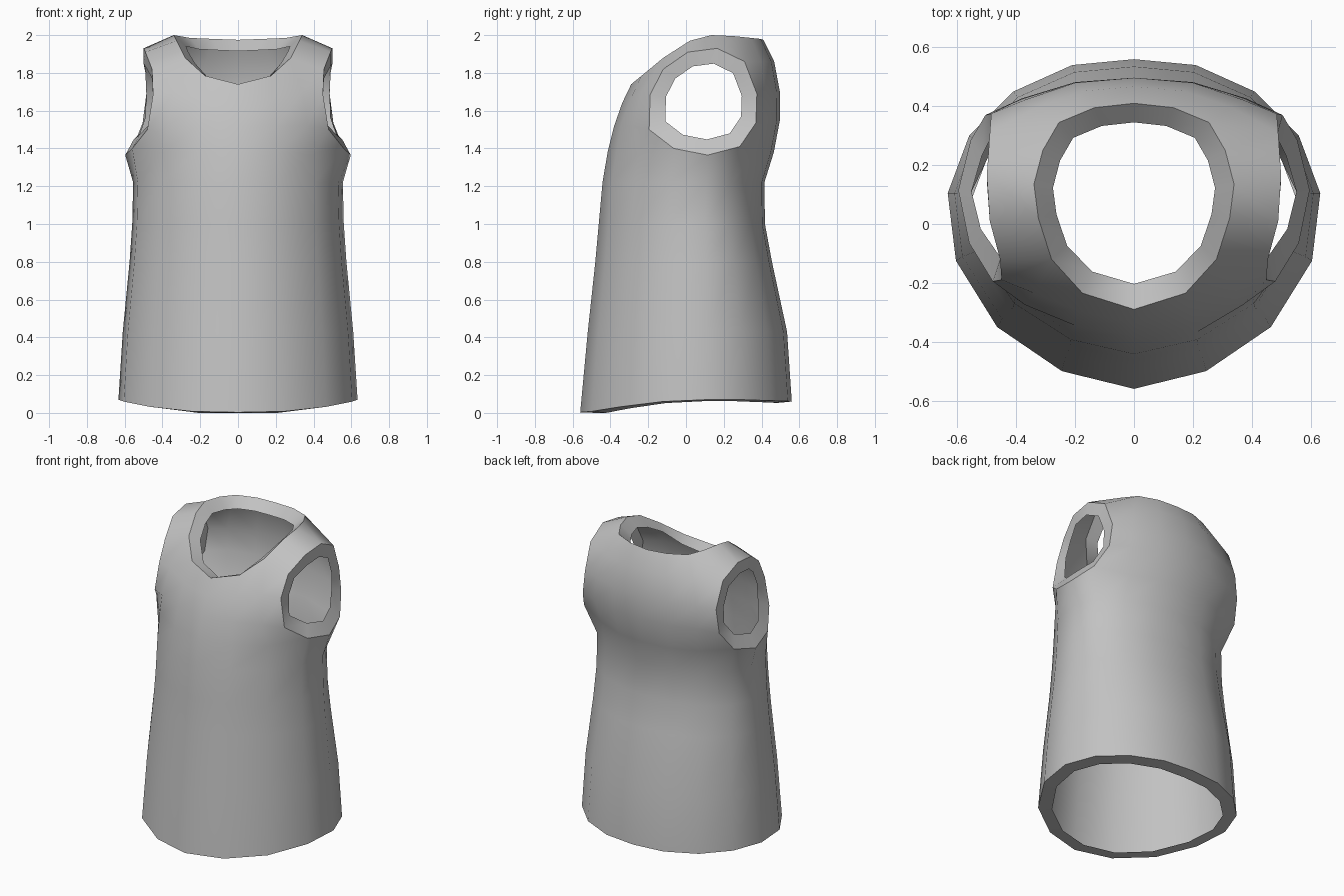
import bpy, bmesh
from mathutils import Vector

if "Cube" in bpy.data.objects:
    bpy.data.objects.remove(bpy.data.objects["Cube"])

HEM_WIDTH = 0.085
fabric = bpy.data.materials.new("grey fabric")
fabric.diffuse_color = (0.54, 0.54, 0.54, 1)
fabric.use_nodes = True
fabric.node_tree.nodes["Principled BSDF"].inputs["Base Color"].default_value = fabric.diffuse_color

# hem outline, right half, from front centre to back centre
HEM = [(0, -.56), (.245, -.50), (.465, -.35), (.605, -.125), (.633, .105),
       (.56, .30), (.41, .45), (.21, .54), (0, .56)]
HEM_Z = [.003, .008, .032, .06, .07, .07, .065, .062, .06]
# body rings: height, half width, front y, back y
RINGS = [(.43, .61, -.52, .535), (.80, .574, -.48, .455), (1.0, .56, -.462, .418),
         (1.22, .555, -.442, .415), (1.38, .55, -.415, .465)]
# armhole rim, starting below the front of the arm and going round by the back
ARM = [(.56, -.065, 1.40), (.597, .115, 1.365), (.555, .285, 1.41), (.505, .37, 1.535),
       (.485, .375, 1.69), (.49, .31, 1.86), (.50, .165, 1.93), (.49, .01, 1.91),
       (.455, -.12, 1.82), (.45, -.19, 1.685), (.48, -.195, 1.50)]
# neckline, front centre to back centre
NECK = [(0, -.29, 1.74), (.175, -.235, 1.785), (.28, -.12, 1.88), (.325, .02, 1.97),
        (.34, .135, 2.0), (.31, .25, 1.995), (.255, .345, 1.985), (.135, .395, 1.98),
        (0, .41, 1.975)]
# chest rows and upper back rows, centre outwards
CHEST = [[(0, -.38, 1.52), (.20, -.345, 1.52), (.37, -.275, 1.52)],
         [(0, -.338, 1.64), (.19, -.295, 1.66), (.34, -.235, 1.70)]]
BACK = [[(0, .497, 1.55), (.20, .482, 1.55), (.38, .427, 1.55)],
        [(0, .497, 1.70), (.20, .48, 1.70), (.37, .422, 1.70)],
        [(0, .467, 1.86), (.17, .452, 1.86), (.33, .397, 1.86)]]

bm = bmesh.new()


def fit(ring, i):
    """Hem point i resized to a body ring."""
    z, half, front, back = ring
    x, y = HEM[i]
    k = (front - .1) / -.66 if y < .1 else (back - .1) / .46
    return (x * half / .633, .1 + (y - .1) * k, z)


def arm_inner(x, y, z):
    """Armhole edge turned in towards the middle of the hole."""
    return (x - .045 * max(0, (1.65 - z) / .285), .1 + (y - .1) * .71, 1.65 + (z - 1.65) * .71)


def neck_inner(x, y, z):
    return (x * .81, .07 + (y - .07) * (.76 if y < .07 else .81), z - (.03 if y < -.1 else .06))


def hem_inner(x, y, z):
    d = Vector((x, y)).normalized() * HEM_WIDTH
    return (x - d.x, y - d.y, max(0, z - .008))


def build_half(side):
    """One half of the cloth with its turned-in edges."""
    def row(points):
        return [bm.verts.new((side * x, y, z)) for x, y, z in points]

    def quad(*vs):
        bm.faces.new(vs if side > 0 else vs[::-1])

    def strip(low, high):
        for a, b, c, d in zip(low, low[1:], high[1:], high):
            quad(a, b, c, d)

    arm, neck = row(ARM), row(NECK)
    hem_points = [(x, y, z) for (x, y), z in zip(HEM, HEM_Z)]
    hem = row(hem_points)
    rows = [hem] + [row([fit(r, i) for i in range(9)]) for r in RINGS[:-1]]
    low = row([fit(RINGS[-1], i) for i in range(3)])
    high = row([fit(RINGS[-1], i) for i in (6, 7, 8)])
    rows.append(low + arm[:3] + high)
    for a, b in zip(rows, rows[1:]):
        strip(a, b)
    # front panel up to the neckline
    f, g = [row(r) for r in CHEST]
    strip(low + [arm[0]], f + [arm[10]])
    strip(f + [arm[10]], g + [arm[9]])
    strip(g + [arm[9]], neck[:3] + [arm[8]])
    # shoulder strap
    strip([arm[8], arm[7], arm[6], arm[5]], neck[2:6])
    # back panel up to the neckline
    j, k, m = [row(r)[::-1] for r in BACK]
    strip([arm[2]] + high, [arm[3]] + j)
    strip([arm[3]] + j, [arm[4]] + k)
    strip([arm[4]] + k, [arm[5]] + m)
    strip([arm[5]] + m, neck[5:])
    # turned-in edges of hem, neck and armhole
    strip(row([hem_inner(*p) for p in hem_points]), hem)
    strip(neck, row([neck_inner(*p) for p in NECK]))
    inner = row([arm_inner(*p) for p in ARM])
    strip(arm + arm[:1], inner + inner[:1])


build_half(1)
build_half(-1)
bmesh.ops.remove_doubles(bm, verts=bm.verts, dist=.0005)
bm.normal_update()

mesh = bpy.data.meshes.new("tank_top")
bm.to_mesh(mesh)
bm.free()
mesh.materials.append(fabric)
top = bpy.data.objects.new("tank_top", mesh)
bpy.context.collection.objects.link(top)
bpy.context.view_layer.objects.active = top
top.select_set(True)
bpy.ops.object.shade_smooth_by_angle(angle=0.7)
